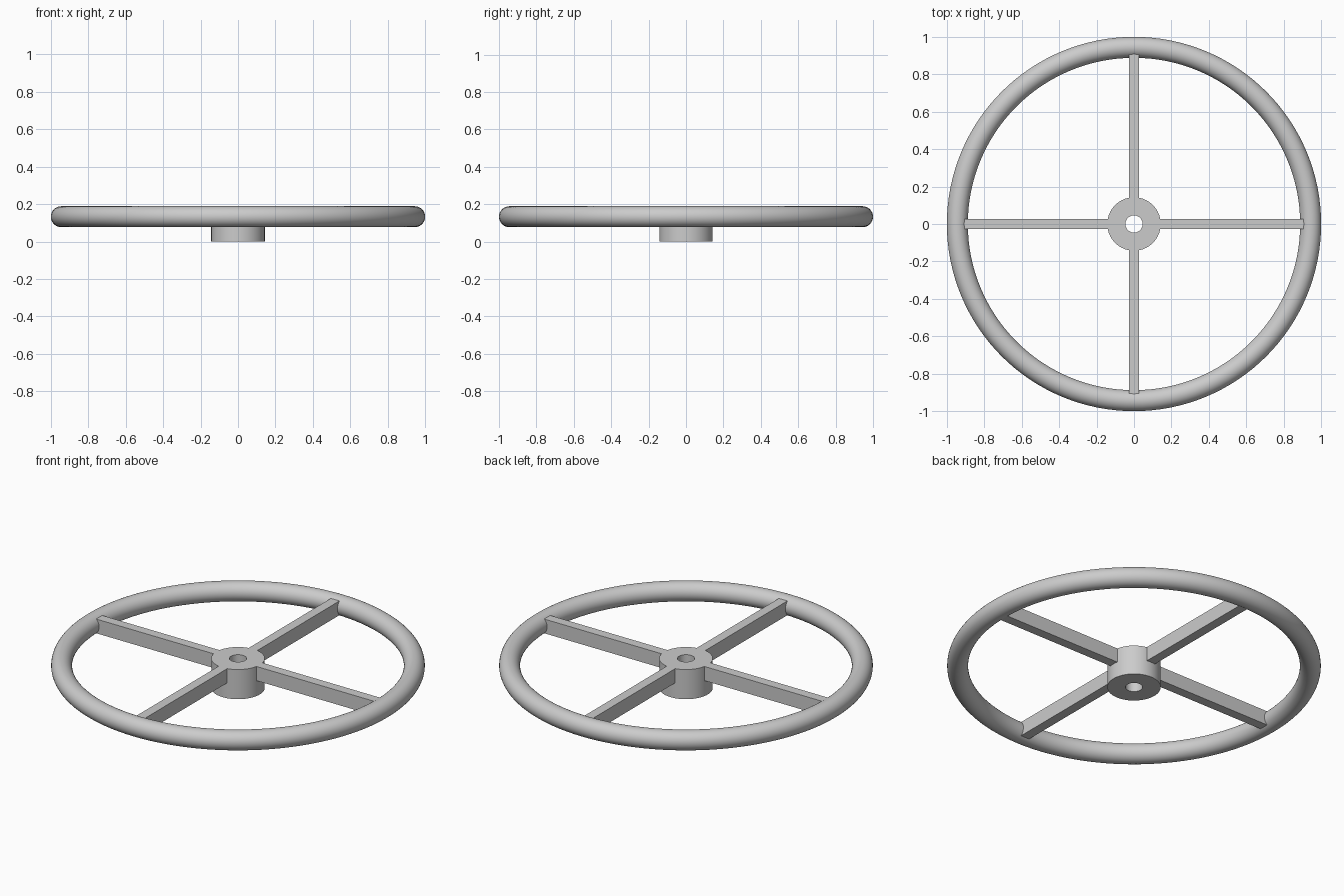
import bpy, bmesh, math
from mathutils import Matrix

if "Cube" in bpy.data.objects:
    bpy.data.objects.remove(bpy.data.objects["Cube"])

RIM_Z, TUBE = 0.133, 0.056
HUB_R, HOLE_R, HUB_H = 0.143, 0.046, 0.175
SPOKE_W, SPOKE_H = 0.056, 0.084
SPOKE_IN, SPOKE_OUT = 0.1405, 0.908


def smooth(obj):
    bpy.ops.object.select_all(action='DESELECT')
    obj.select_set(True)
    bpy.context.view_layer.objects.active = obj
    bpy.ops.object.shade_smooth_by_angle(angle=math.radians(30))


def lathe(name, profile, steps):
    """Revolve a closed (radius, z) profile around the z axis."""
    bm = bmesh.new()
    verts = [bm.verts.new((r, 0, z)) for r, z in profile]
    edges = [bm.edges.new((verts[i - 1], verts[i])) for i in range(len(verts))]
    bmesh.ops.spin(bm, geom=verts + edges, cent=(0, 0, 0), axis=(0, 0, 1),
                   angle=2 * math.pi, steps=steps)
    bmesh.ops.remove_doubles(bm, verts=bm.verts, dist=1e-5)
    bmesh.ops.recalc_face_normals(bm, faces=bm.faces)
    mesh = bpy.data.meshes.new(name)
    bm.to_mesh(mesh)
    bm.free()
    obj = bpy.data.objects.new(name, mesh)
    bpy.context.collection.objects.link(obj)
    smooth(obj)
    return obj


# Round rim
bpy.ops.mesh.primitive_torus_add(major_radius=1 - TUBE, minor_radius=TUBE,
                                 major_segments=128, minor_segments=32,
                                 location=(0, 0, RIM_Z))
rim = bpy.context.object
rim.name = "rim"
smooth(rim)

# Hub with a through bore
lathe("hub", [(HOLE_R, 0), (HUB_R, 0), (HUB_R, HUB_H), (HOLE_R, HUB_H)], 64)

# Four rectangular spokes, top flush with the hub
length = SPOKE_OUT - SPOKE_IN
for i in range(4):
    bm = bmesh.new()
    bmesh.ops.create_cube(bm, size=1, matrix=(
        Matrix.Rotation(i * math.pi / 2, 4, 'Z')
        @ Matrix.Translation((SPOKE_IN + length / 2, 0, HUB_H - SPOKE_H / 2))
        @ Matrix.Diagonal((length, SPOKE_W, SPOKE_H, 1))))
    mesh = bpy.data.meshes.new(f"spoke_{i + 1}")
    bm.to_mesh(mesh)
    bm.free()
    bpy.context.collection.objects.link(bpy.data.objects.new(mesh.name, mesh))
